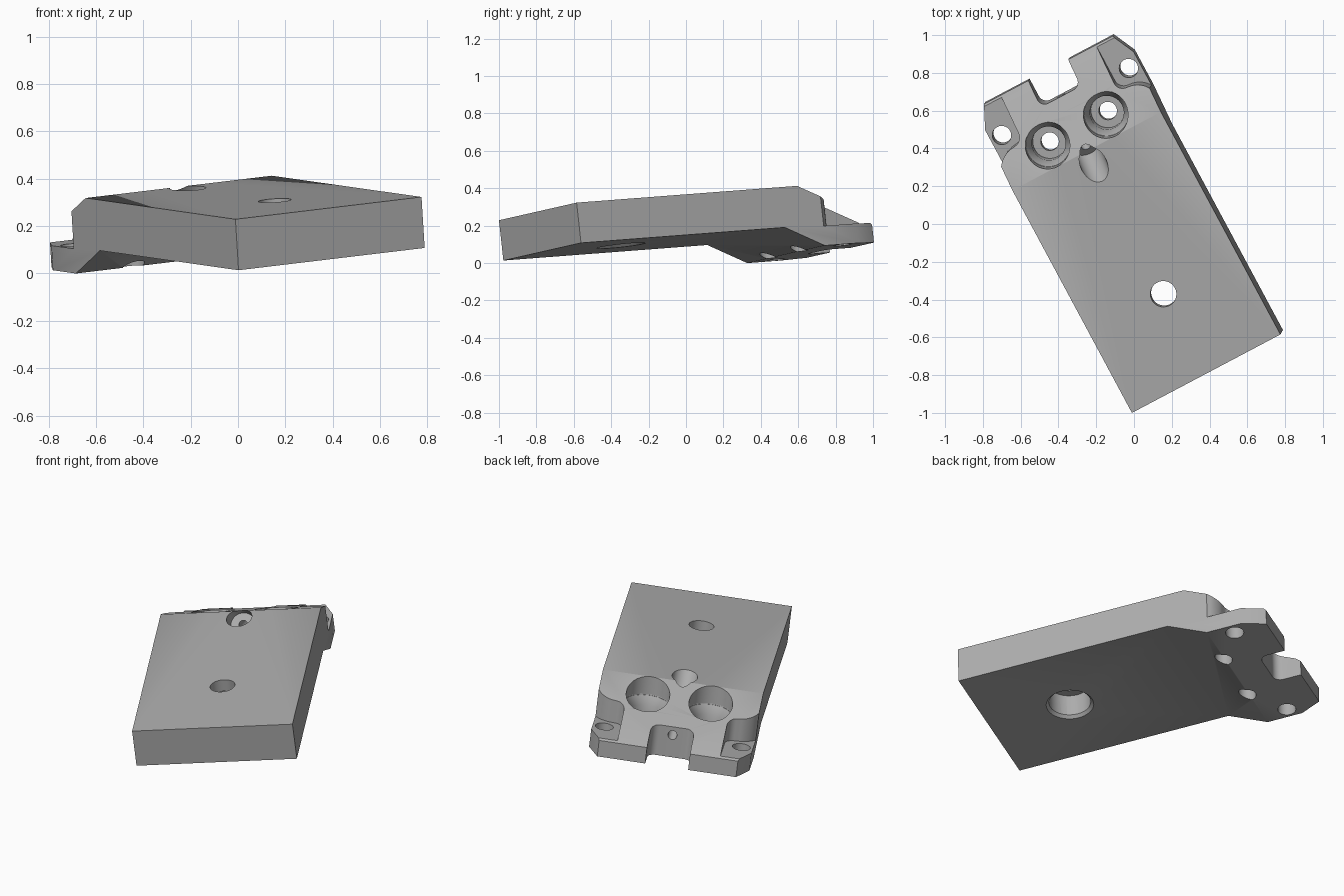
import bpy, bmesh, math
from mathutils import Matrix, Vector

cube = bpy.data.objects.get("Cube")
if cube:
    bpy.data.objects.remove(cube, do_unlink=True)

WIDTH = 0.894
MID = WIDTH / 2

steel = bpy.data.materials.new("machined grey")
steel.use_nodes = True
grey = (0.42, 0.42, 0.42, 1)
steel.diffuse_color = grey
steel.node_tree.nodes["Principled BSDF"].inputs["Base Color"].default_value = grey


def make_object(name, bm):
    bmesh.ops.recalc_face_normals(bm, faces=bm.faces)
    mesh = bpy.data.meshes.new(name)
    bm.to_mesh(mesh)
    bm.free()
    obj = bpy.data.objects.new(name, mesh)
    bpy.context.collection.objects.link(obj)
    mesh.materials.append(steel)
    return obj


def prism(name, points, offset, rounded=(), radius=0.05):
    """Extrude a closed outline, rounding the chosen corners."""
    bm = bmesh.new()
    base = [bm.verts.new(p) for p in points]
    top = [bm.verts.new(Vector(p) + Vector(offset)) for p in points]
    bm.faces.new(base)
    bm.faces.new(top)
    n = len(base)
    for i in range(n):
        j = (i + 1) % n
        bm.faces.new((base[i], base[j], top[j], top[i]))
    edges = [bm.edges.get((base[i], top[i])) for i in rounded]
    if edges:
        bmesh.ops.bevel(bm, geom=edges, offset=radius, segments=8,
                        profile=0.5, affect='EDGES')
    return make_object(name, bm)


def bore(name, start, end, r1, r2=None):
    """Cylinder or cone between two points."""
    start, end = Vector(start), Vector(end)
    axis = end - start
    turn = axis.to_track_quat('Z', 'Y').to_matrix().to_4x4()
    bm = bmesh.new()
    bmesh.ops.create_cone(bm, cap_ends=True, segments=48, radius1=r1,
                          radius2=r1 if r2 is None else r2, depth=axis.length,
                          matrix=Matrix.Translation((start + end) / 2) @ turn)
    return make_object(name, bm)


# Plate body: side profile (length, height) swept across the width
profile = [(0, 0), (1.34, 0), (1.77, -0.209), (1.8, -0.235), (1.8, -0.33),
           (1.47, -0.33), (1.24, -0.217), (0, -0.217)]
plate = prism("plate_body", [(0, v, w) for v, w in profile], (WIDTH, 0, 0))

cutters = []
# Notch in the end
notch = [(MID - 0.12, 1.9), (MID - 0.12, 1.65), (MID + 0.12, 1.65), (MID + 0.12, 1.9)]
cutters.append(prism("notch", [(u, v, -0.5) for u, v in notch], (0, 0, 0.6), (1, 2), 0.045))

# Mirrored features: ear pocket, corner cut, ear hole, stepped bolt bore
pocket = [(-0.05, 1.45), (0, 1.475), (0.04, 1.525), (0.16, 1.54), (0.16, 1.9), (-0.05, 1.9)]
corner = [(-0.05, 1.57), (0, 1.675), (0.065, 1.81), (0.065, 1.9), (-0.05, 1.9)]
for side, flip in (("right", False), ("left", True)):
    def mx(u):
        return WIDTH - u if flip else u
    cutters += [
        prism(side + "_ear_pocket", [(mx(u), v, -0.225) for u, v in pocket],
              (0, 0, 0.4), (2, 3), 0.045),
        prism(side + "_corner_cut", [(mx(u), v, -0.5) for u, v in corner], (0, 0, 0.6)),
        bore(side + "_ear_hole", (mx(0.065), 1.61, -0.5), (mx(0.065), 1.61, 0.1), 0.05),
    ]
    u, v = mx(0.272), 1.46
    cutters += [
        bore(side + "_bolt_rim", (u, v, -0.11), (u, v, 0.1), 0.12),
        bore(side + "_bolt_taper", (u, v, -0.16), (u, v, -0.105), 0.09, 0.121),
        bore(side + "_bolt_seat", (u, v, -0.25), (u, v, -0.1), 0.09),
        bore(side + "_bolt_hole", (u, v, -0.5), (u, v, 0.1), 0.048),
    ]

# Clamp hole, wider from below with a small chamfer
cutters += [
    bore("clamp_hole", (MID, 0.48, -0.4), (MID, 0.48, 0.1), 0.069),
    bore("clamp_recess", (MID, 0.48, -0.4), (MID, 0.48, -0.07), 0.115),
    bore("clamp_chamfer", (MID, 0.48, -0.222), (MID, 0.48, -0.2), 0.136, 0.114),
]

# Slanted channel from the top to the notch
cutters += [
    bore("channel_mouth", (MID, 1.36, -0.1), (MID, 1.16, 0.1), 0.07),
    bore("channel", (MID, 1.33, -0.09), (MID, 1.72, -0.224), 0.025),
]

bpy.context.view_layer.objects.active = plate
for cutter in cutters:
    mod = plate.modifiers.new(cutter.name, 'BOOLEAN')
    mod.operation = 'DIFFERENCE'
    mod.solver = 'EXACT'
    mod.object = cutter
    bpy.ops.object.modifier_apply(modifier=mod.name)
    bpy.data.objects.remove(cutter, do_unlink=True)

# Turn and tilt the finished part into place
across = Vector((0.8793, 0.4644, 0.1053)).normalized()
up = Vector((-0.0605, -0.108, 0.992))
along = up.cross(across).normalized()
up = across.cross(along)
place = Matrix((across, along, up)).transposed().to_4x4()
place.translation = (-0.011, -1.0, 0.235)
plate.data.transform(place)
low = min(v.co.z for v in plate.data.vertices)
plate.data.transform(Matrix.Translation((0, 0, -low)))

bpy.ops.object.select_all(action='DESELECT')
plate.select_set(True)
bpy.ops.object.shade_smooth_by_angle(angle=math.radians(30))
